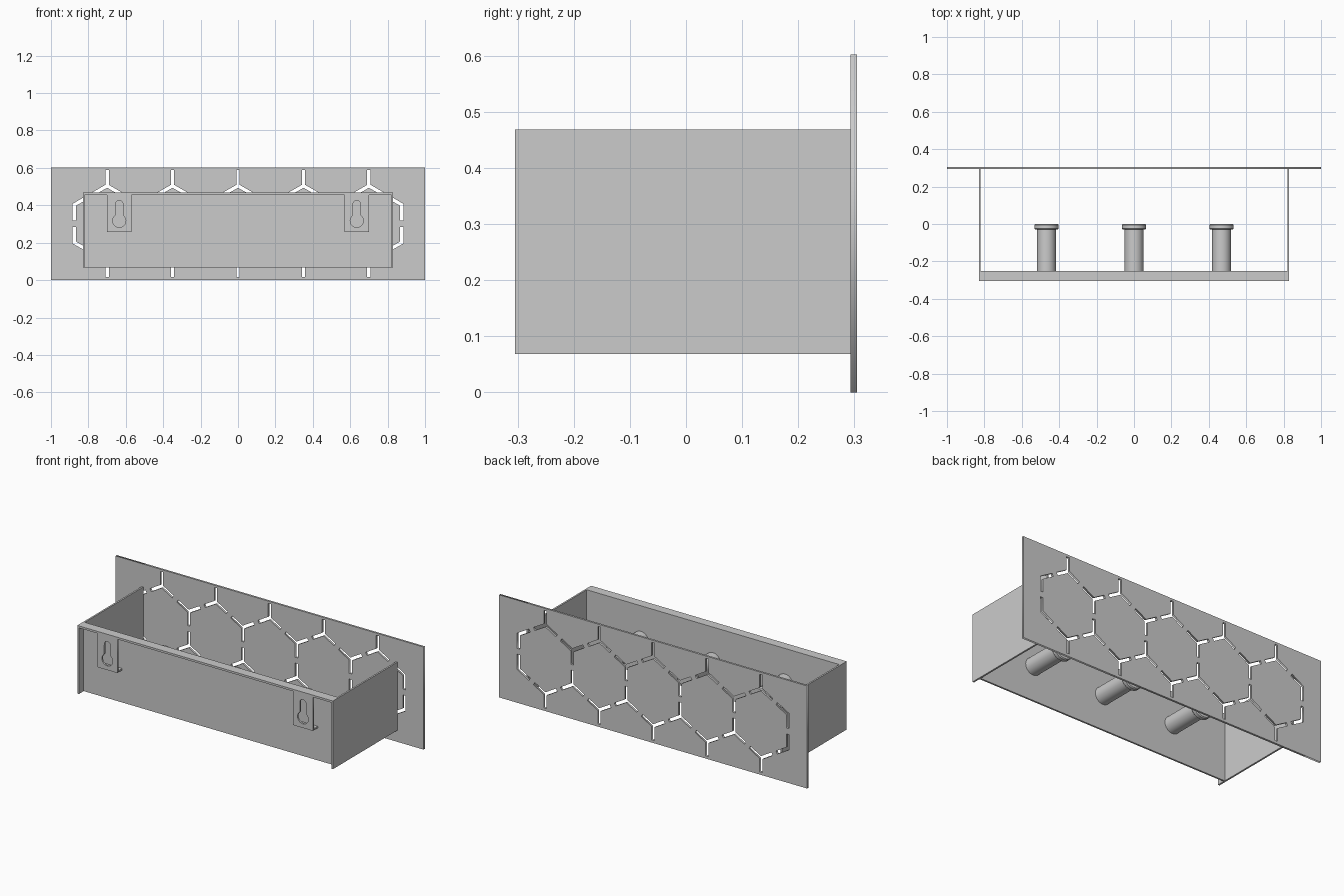
import bpy, bmesh
from math import sin, cos, pi, radians, sqrt
from mathutils import Vector, Matrix

if "Cube" in bpy.data.objects:
    bpy.data.objects.remove(bpy.data.objects["Cube"])


def box(name, lo, hi):
    lo, hi = Vector(lo), Vector(hi)
    bm = bmesh.new()
    bmesh.ops.create_cube(bm, size=1)
    bmesh.ops.scale(bm, vec=hi - lo, verts=bm.verts)
    bmesh.ops.translate(bm, vec=(lo + hi) / 2, verts=bm.verts)
    return finish(name, bm)


def finish(name, bm):
    me = bpy.data.meshes.new(name)
    bm.to_mesh(me)
    bm.free()
    ob = bpy.data.objects.new(name, me)
    bpy.context.collection.objects.link(ob)
    return ob


def select(ob):
    bpy.ops.object.select_all(action='DESELECT')
    ob.select_set(True)
    bpy.context.view_layer.objects.active = ob


def sheet(name, loops, y0, y1):
    """Upright sheet from x-z outlines; the first is the rim, the rest are holes."""
    cu = bpy.data.curves.new(name, 'CURVE')
    cu.dimensions, cu.fill_mode, cu.extrude = '2D', 'BOTH', (y1 - y0) / 2
    for loop in loops:
        sp = cu.splines.new('POLY')
        sp.points.add(len(loop) - 1)
        for p, (x, z) in zip(sp.points, loop):
            p.co = (x, z, 0, 1)
        sp.use_cyclic_u = True
    ob = bpy.data.objects.new(name, cu)
    bpy.context.collection.objects.link(ob)
    ob.rotation_euler.x = radians(90)
    ob.location.y = (y0 + y1) / 2
    select(ob)
    bpy.ops.object.convert(target='MESH')
    return ob


def rect(x0, z0, x1, z1):
    return [(x0, z0), (x1, z0), (x1, z1), (x0, z1)]


def star_slot(cx, cz, angles, length=0.084, h=0.009):
    """Outline of slots that meet at one honeycomb corner."""
    pts = []
    for i, deg in enumerate(angles):
        a = radians(deg)
        b = radians(angles[(i + 1) % len(angles)])
        if b <= a:
            b += 2 * pi
        for s in (-1, 1):
            pts.append((cx + length * cos(a) - s * h * sin(a),
                        cz + length * sin(a) + s * h * cos(a)))
        m, d = (a + b) / 2, h / sin((b - a) / 2)
        pts.append((cx + d * cos(m), cz + d * sin(m)))
    return pts


# Back plate with honeycomb slots
R, CZ = 0.35 / sqrt(3), 0.302
slots = []
for i in range(5):
    x = -0.7 + 0.35 * i
    slots.append(star_slot(x, CZ + R, [90, 210, 330]))
    slots.append(star_slot(x, CZ - R, [30, 150, 270]))
for i in range(6):
    x = -0.875 + 0.35 * i
    up, down = [30, 150, 270], [90, 210, 330]
    if i == 0:
        up, down = [30, 270], [90, 330]
    elif i == 5:
        up, down = [150, 270], [90, 210]
    slots.append(star_slot(x, CZ + R / 2, up))
    slots.append(star_slot(x, CZ - R / 2, down))
sheet("honeycomb_plate", [rect(-1, 0, 1, 0.602)] + slots, 0.293, 0.305)

# Tray walls and top flange
Z0, Z1, YF = 0.068, 0.468, -0.305
box("front_wall", (-0.82, -0.26, Z0), (0.82, -0.25, Z1 - 0.012))
box("top_flange", (-0.82, YF, Z1 - 0.012), (0.82, -0.25, Z1))
for side, s in (("left", -1), ("right", 1)):
    box(side + "_wall", (min(s * 0.82, s * 0.83), YF, Z0),
        (max(s * 0.82, s * 0.83), 0.293, Z1))

    # Hanging tab with keyhole and return lip
    cx, cz, r, w, top = s * 0.635, 0.317, 0.035, 0.02, 0.405
    key = []
    for k in range(29):
        a = radians(125 + 290 * k / 28)
        key.append((cx + r * cos(a), cz + r * sin(a)))
    for k in range(13):
        a = pi * k / 12
        key.append((cx + w * cos(a), top + w * sin(a)))
    sheet(side + "_hanging_tab",
          [rect(cx - 0.065, 0.258, cx + 0.065, Z1 - 0.012), key], YF, YF + 0.01)
    box(side + "_tab_lip", (cx - 0.065, YF + 0.01, 0.258), (cx + 0.065, -0.26, 0.268))

# Round pegs with flanged heads
PROFILE = [(0, -0.25), (0.05, -0.25), (0.05, -0.03), (0.06, -0.03),
           (0.065, -0.025), (0.065, -0.005), (0.06, 0), (0, 0)]
for n, x in (("left", -0.468), ("middle", 0), ("right", 0.468)):
    bm = bmesh.new()
    vs = [bm.verts.new((r, y, 0)) for r, y in PROFILE]
    es = [bm.edges.new(p) for p in zip(vs, vs[1:])]
    bmesh.ops.spin(bm, geom=vs + es, cent=(0, 0, 0), axis=(0, 1, 0),
                   angle=2 * pi, steps=48)
    bmesh.ops.remove_doubles(bm, verts=bm.verts, dist=1e-5)
    bmesh.ops.recalc_face_normals(bm, faces=bm.faces)
    bmesh.ops.transform(bm, matrix=Matrix.Translation((x, 0, 0.268)), verts=bm.verts)
    peg = finish(n + "_peg", bm)
    select(peg)
    bpy.ops.object.shade_smooth_by_angle(angle=radians(30))
